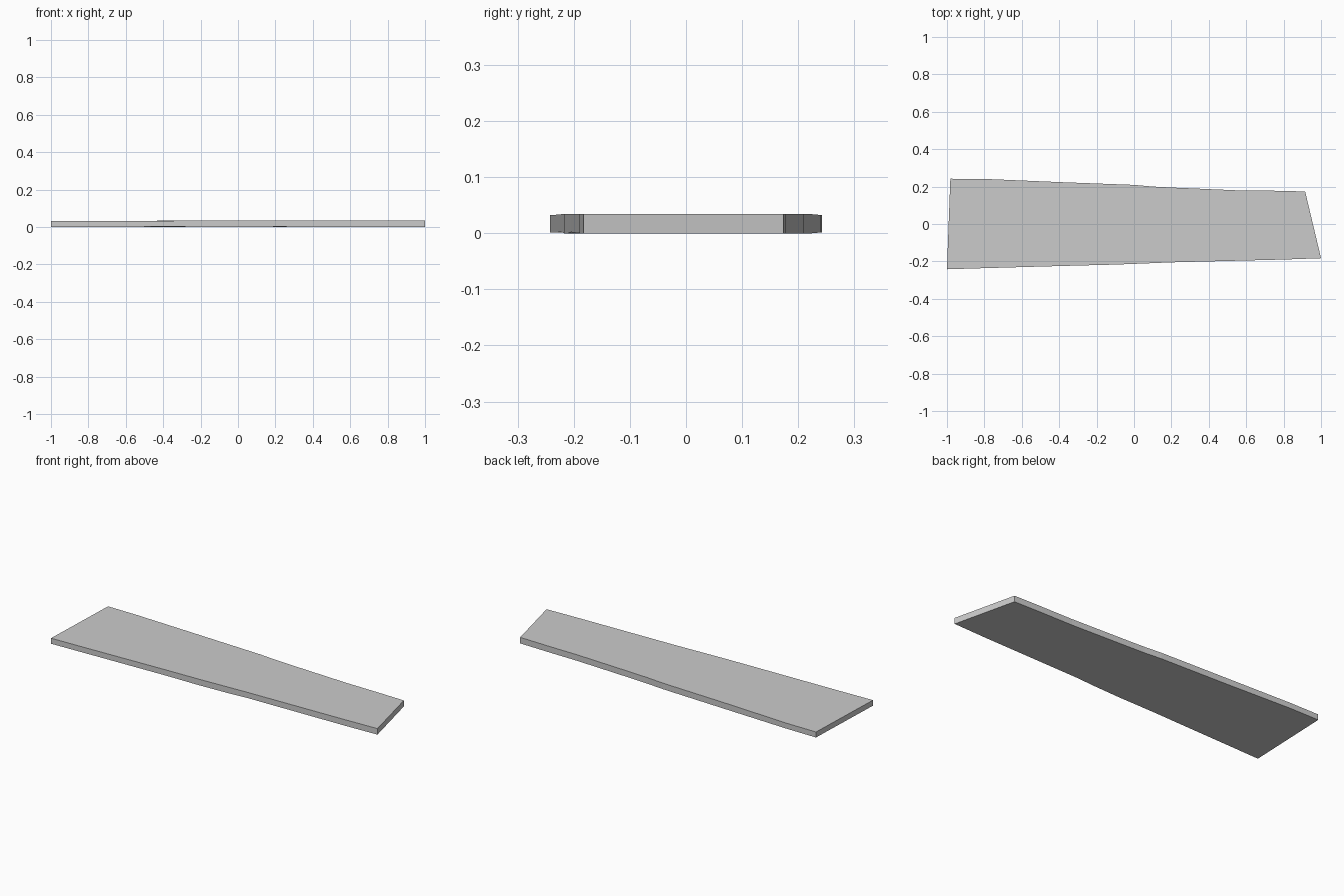
import bpy, bmesh

if "Cube" in bpy.data.objects:
    bpy.data.objects.remove(bpy.data.objects["Cube"])

# Plank outline, slightly irregular edges: (x, y), counter-clockwise from front left
front_edge = [(-1.0, -0.242), (-0.8, -0.236), (-0.3, -0.222), (-0.1, -0.217),
              (0.08, -0.21), (0.2, -0.205), (0.8, -0.19), (1.0, -0.183)]
back_edge = [(0.915, 0.174), (0.74, 0.178), (0.55, 0.18), (0.2, 0.195),
             (0.1, 0.2), (0.0, 0.209), (-0.4, 0.224), (-0.8, 0.241), (-0.982, 0.242)]
outline = front_edge + back_edge
THICK = 0.034

# Plank body: extruded outline, worn very slightly thinner at the left end
bm = bmesh.new()
low, high = [], []
for x, y in outline:
    wear = 0.0015 if x < -0.7 else 0.0
    low.append(bm.verts.new((x, y, wear)))
    high.append(bm.verts.new((x, y, THICK - wear)))

# Lower front arris is chipped up a little along two stretches
for i in (2, 5):
    low[i].co.z = 0.002

n = len(outline)
for i in range(n):
    j = (i + 1) % n
    bm.faces.new((low[i], low[j], high[j], high[i]))

# Top and bottom skins as strips between the long edges
caps = [bm.faces.new(high), bm.faces.new(low[::-1])]
bmesh.ops.triangulate(bm, faces=caps)
bmesh.ops.recalc_face_normals(bm, faces=bm.faces)
mesh = bpy.data.meshes.new("plank")
bm.to_mesh(mesh)
bm.free()
plank = bpy.data.objects.new("plank", mesh)
bpy.context.collection.objects.link(plank)
